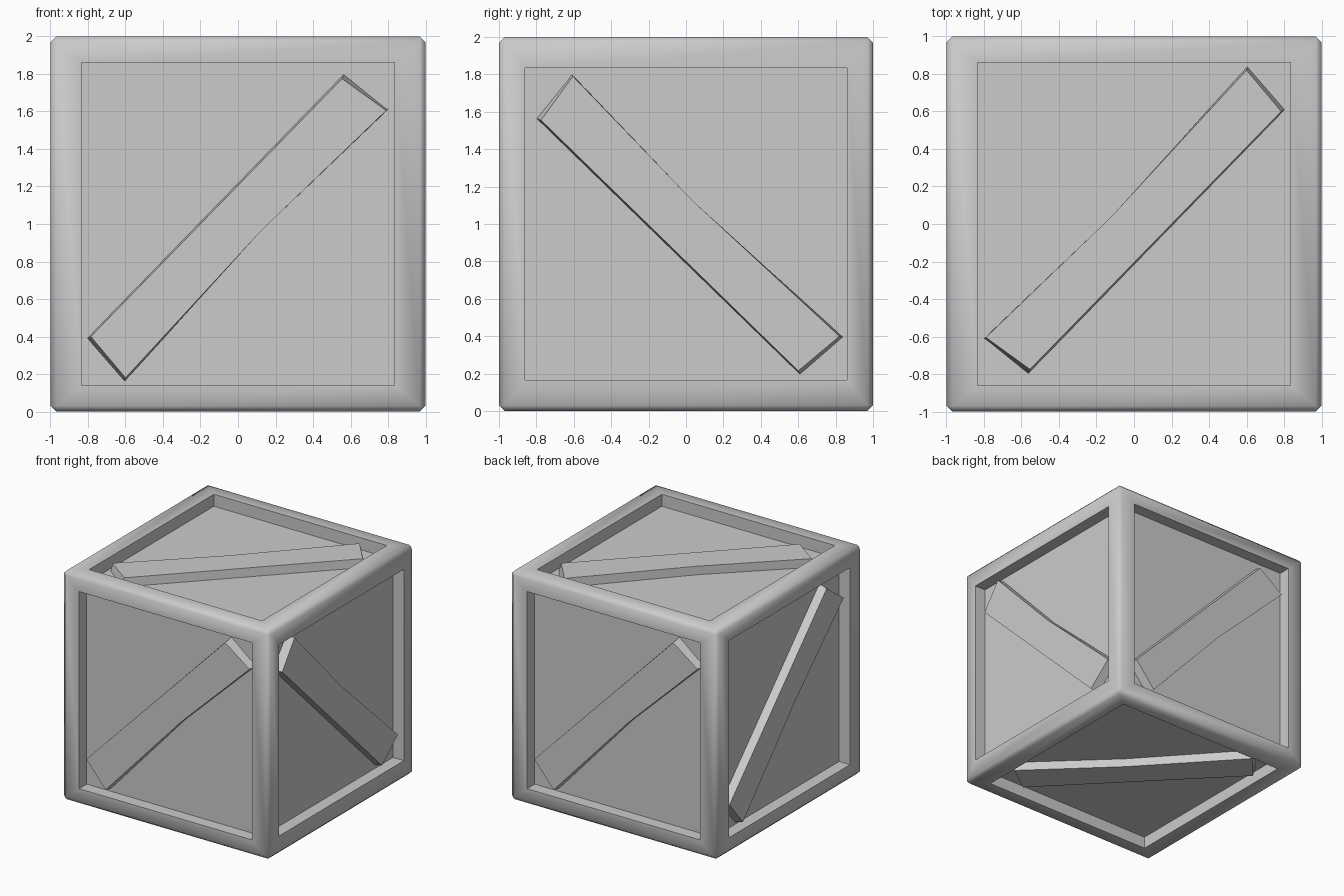
import bpy, bmesh
from mathutils import Vector, Matrix

if "Cube" in bpy.data.objects:
    bpy.data.objects.remove(bpy.data.objects["Cube"])

OPEN_U, OPEN_V = 0.835, 0.86   # half size of each recess
PANEL, BRACE = 0.895, 0.97     # distance of panel and brace faces from the centre
CENTRE = Vector((0, 0, 1))

# right, up and outward directions of the six sides, turned so the pattern repeats
SIDES = {
    "front": ((1, 0, 0), (0, 0, 1)),
    "back": ((-1, 0, 0), (0, 0, 1)),
    "left": ((0, -1, 0), (0, 0, 1)),
    "right": ((0, 0, 1), (0, -1, 0)),
    "top": ((-1, 0, 0), (0, -1, 0)),
    "bottom": ((1, 0, 0), (0, -1, 0)),
}


def axes(side):
    u, v = (Vector(a) for a in SIDES[side])
    return u, v, u.cross(v)


def finish(bm, name):
    bmesh.ops.recalc_face_normals(bm, faces=bm.faces)
    me = bpy.data.meshes.new(name)
    bm.to_mesh(me)
    bm.free()
    ob = bpy.data.objects.new(name, me)
    bpy.context.collection.objects.link(ob)
    ob.location = CENTRE
    return ob


# frame with chamfered edges and a recessed panel on each side
bm = bmesh.new()
bmesh.ops.create_cube(bm, size=2)
bmesh.ops.bevel(bm, geom=bm.edges[:], offset=0.03, segments=1, affect='EDGES')
for side in SIDES:
    u, v, n = axes(side)
    bm.normal_update()
    face = max(bm.faces, key=lambda f: f.normal.dot(n) * f.calc_area())
    for depth in (1.0, PANEL):
        bmesh.ops.inset_individual(bm, faces=[face], thickness=0.01)
        for vert in face.verts:
            su = 1 if vert.co.dot(u) > 0 else -1
            sv = 1 if vert.co.dot(v) > 0 else -1
            vert.co = u * su * OPEN_U + v * sv * OPEN_V + n * depth
frame = finish(bm, "crate_frame")
bpy.ops.object.select_all(action='DESELECT')
frame.select_set(True)
bpy.context.view_layer.objects.active = frame
bpy.ops.object.shade_smooth_by_angle(angle=1.05)

# diagonal plank on each panel, with one bent edge and worn ends
BASE = [(-.805, -.61), (-.605, -.84), (.12, -.04), (.80, .61), (.565, .80)]
FACE = [(-.785, -.60), (-.60, -.82), (.12, -.04), (.79, .605), (.555, .775)]
for side in SIDES:
    u, v, n = axes(side)
    bm = bmesh.new()
    low = [bm.verts.new(u * a + v * b + n * (PANEL - 0.01)) for a, b in BASE]
    high = [bm.verts.new(u * a + v * b + n * BRACE) for a, b in FACE]
    bm.faces.new(low[::-1])
    bm.faces.new(high)
    for i in range(5):
        j = (i + 1) % 5
        bm.faces.new((low[i], low[j], high[j], high[i]))
    finish(bm, side + "_brace")
